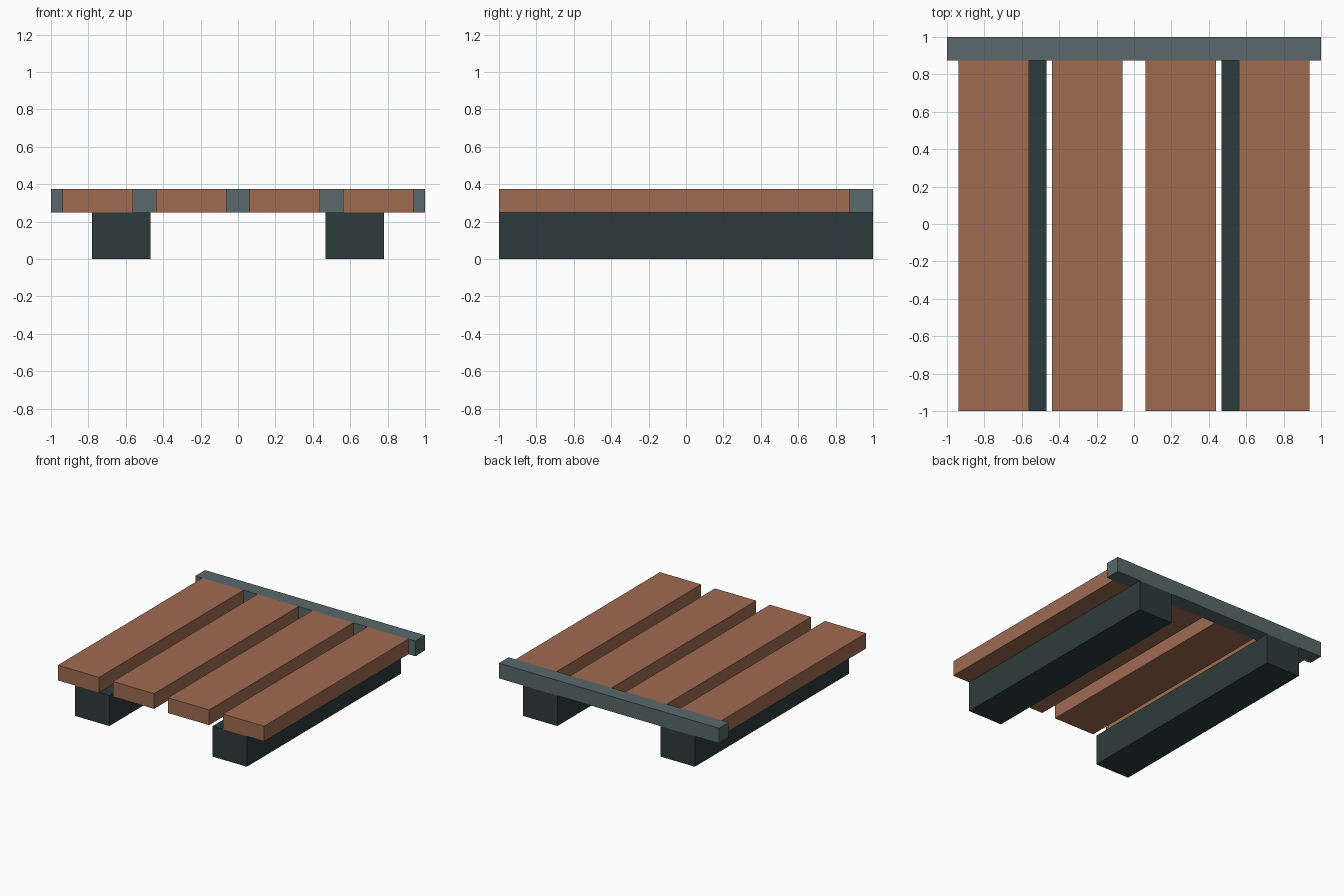
import bpy
import bmesh
from mathutils import Vector

if "Cube" in bpy.data.objects:
    bpy.data.objects.remove(bpy.data.objects["Cube"])


def material(name, rgb):
    mat = bpy.data.materials.new(name)
    mat.diffuse_color = (*rgb, 1.0)
    mat.use_nodes = True
    mat.node_tree.nodes["Principled BSDF"].inputs["Base Color"].default_value = mat.diffuse_color
    return mat


def box(name, low, high, mat):
    """Axis-aligned box between two corners, origin at its centre."""
    low, high = Vector(low), Vector(high)
    mesh = bpy.data.meshes.new(name)
    bm = bmesh.new()
    bmesh.ops.create_cube(bm, size=1.0)
    bmesh.ops.scale(bm, vec=high - low, verts=bm.verts)
    bm.to_mesh(mesh)
    bm.free()
    mesh.materials.append(mat)
    obj = bpy.data.objects.new(name, mesh)
    obj.location = (low + high) / 2
    bpy.context.collection.objects.link(obj)
    return obj


wood = material("brown wood", (0.342, 0.146, 0.082))
dark = material("dark slate", (0.027, 0.044, 0.043))
grey = material("grey slate", (0.100, 0.138, 0.144))

RUNNER_TOP = 0.25
DECK_TOP = 0.375
RAIL_FRONT = 0.875

# Four deck planks, evenly spaced
for i in range(4):
    x = -0.75 + 0.5 * i
    box(f"plank_{i + 1}", (x - 0.1875, -1, RUNNER_TOP),
        (x + 0.1875, RAIL_FRONT, DECK_TOP), wood)

# Two runners under the deck
for side, x in (("left", -0.625), ("right", 0.625)):
    box(f"runner_{side}", (x - 0.156, -1, 0), (x + 0.156, 1, RUNNER_TOP), dark)

# Rail across the back ends of the planks
box("back_rail", (-1, RAIL_FRONT, RUNNER_TOP), (1, 1, DECK_TOP), grey)
